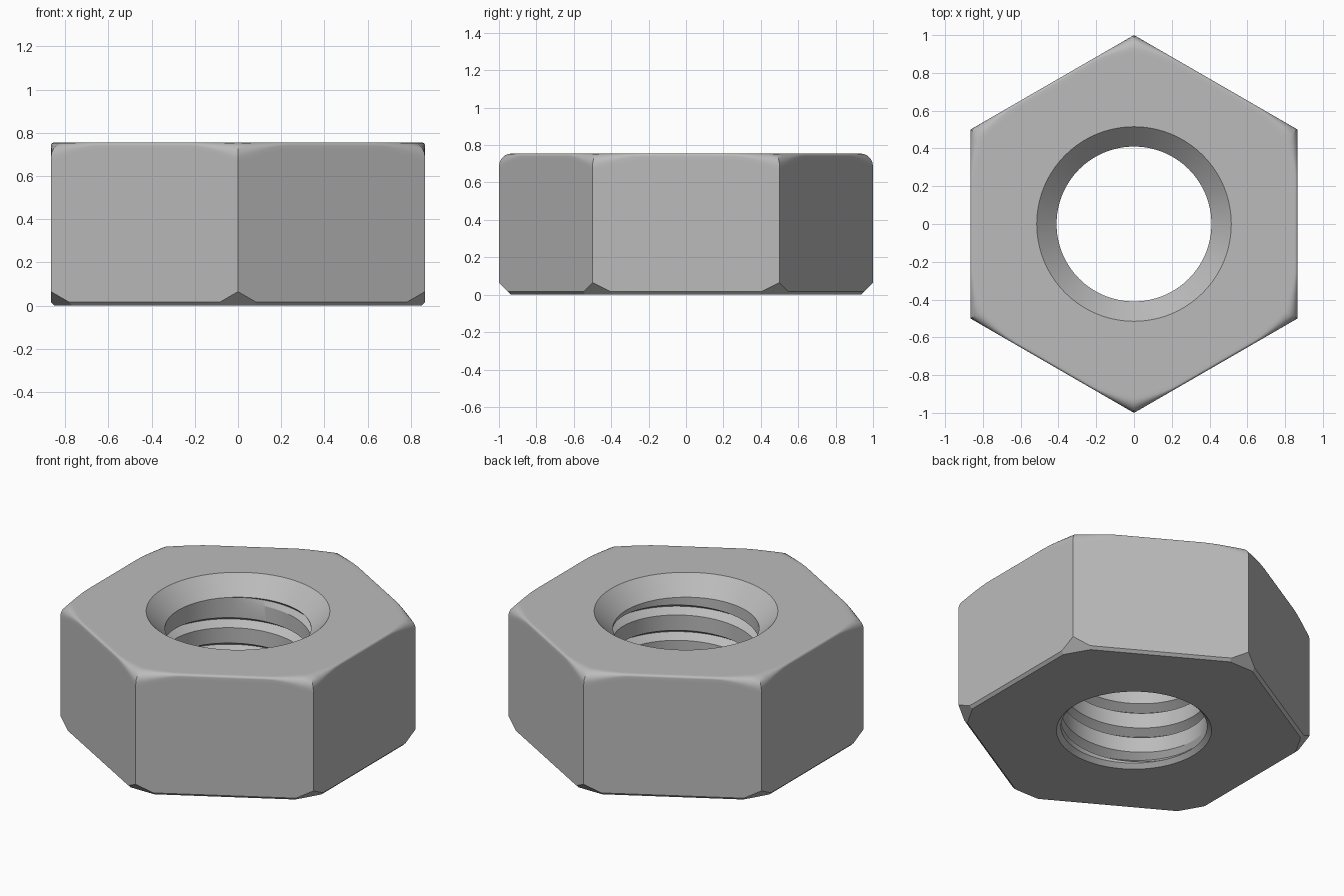
import bpy, bmesh
from math import cos, sin, pi, radians, degrees

if "Cube" in bpy.data.objects:
    bpy.data.objects.remove(bpy.data.objects["Cube"], do_unlink=True)

HEIGHT, FLAT = 0.755, 0.866          # nut height, centre to flat side
BORE, RIM, LOWER_RIM = 0.41, 0.515, 0.435
PITCH, GROOVE, DEPTH = 0.157, 0.031, 0.05
BORE_TOP, BORE_BOTTOM = 0.65, 0.025
COLUMNS, ARC = 144, 5


def outer_profile(theta):
    """Radius and height pairs from the top rim out and down to the underside."""
    corner = (theta - pi / 2 + pi / 6) % (pi / 3) - pi / 6
    side = pi / 6 - abs(corner)
    radius = FLAT / cos(side)
    # rounded top edge, growing towards each corner
    h = 0.014 + 0.055 * max(0, 1 - abs(degrees(corner)) / 14) ** 1.5
    pts = [(RIM, HEIGHT), (radius - h - 0.02, HEIGHT)]
    for i in range(ARC, -1, -1):
        t = pi / 2 * i / ARC
        pts.append((radius - h * (1 - cos(t)), HEIGHT - h * (1 - sin(t))))
    pts.append((radius, HEIGHT - h - 0.02))
    # flat cut at each lower corner, narrow bevel along the lower sides
    pts.append((radius, max(radius * cos(corner) - 0.935, 0.016)))
    pts.append((min(0.935 / cos(corner), (FLAT - 0.016) / cos(side)), 0))
    return pts


def bore_profile(theta):
    """Right-handed thread, rising one pitch per turn and fading at both ends."""
    pts = [(LOWER_RIM, 0)]
    start = 0.495 + PITCH * (theta - radians(135)) / (2 * pi)
    for turn in range(-6, 5):
        for offset, depth in ((-GROOVE, 0), (0, DEPTH), (GROOVE, 0)):
            z = start + turn * PITCH + offset
            z = min(max(z, BORE_BOTTOM), BORE_TOP)
            fade = min(1, (BORE_TOP - z) / 0.05, (z - BORE_BOTTOM) / 0.05)
            pts.append((BORE + depth * fade, z))
    return pts


# sweep the profile around the axis, then weld the seam
bm = bmesh.new()
grid = []
for c in range(COLUMNS + 1):
    theta = pi / 2 + 2 * pi * c / COLUMNS
    grid.append([bm.verts.new((r * cos(theta), r * sin(theta), z))
                 for r, z in outer_profile(theta) + bore_profile(theta)])
for a, b in zip(grid, grid[1:]):
    for i in range(len(a)):
        j = (i + 1) % len(a)
        bm.faces.new((a[i], a[j], b[j], b[i]))
bmesh.ops.remove_doubles(bm, verts=bm.verts, dist=0.00002)
bmesh.ops.recalc_face_normals(bm, faces=bm.faces)

mesh = bpy.data.meshes.new("hex_nut")
bm.to_mesh(mesh)
bm.free()
nut = bpy.data.objects.new("hex_nut", mesh)
bpy.context.collection.objects.link(nut)

# plain grey metal
steel = bpy.data.materials.new("grey_steel")
steel.use_nodes = True
colour = (0.5, 0.5, 0.5, 1)
steel.diffuse_color = colour
steel.node_tree.nodes["Principled BSDF"].inputs["Base Color"].default_value = colour
mesh.materials.append(steel)

bpy.context.view_layer.objects.active = nut
nut.select_set(True)
bpy.ops.object.shade_smooth_by_angle(angle=radians(20))
